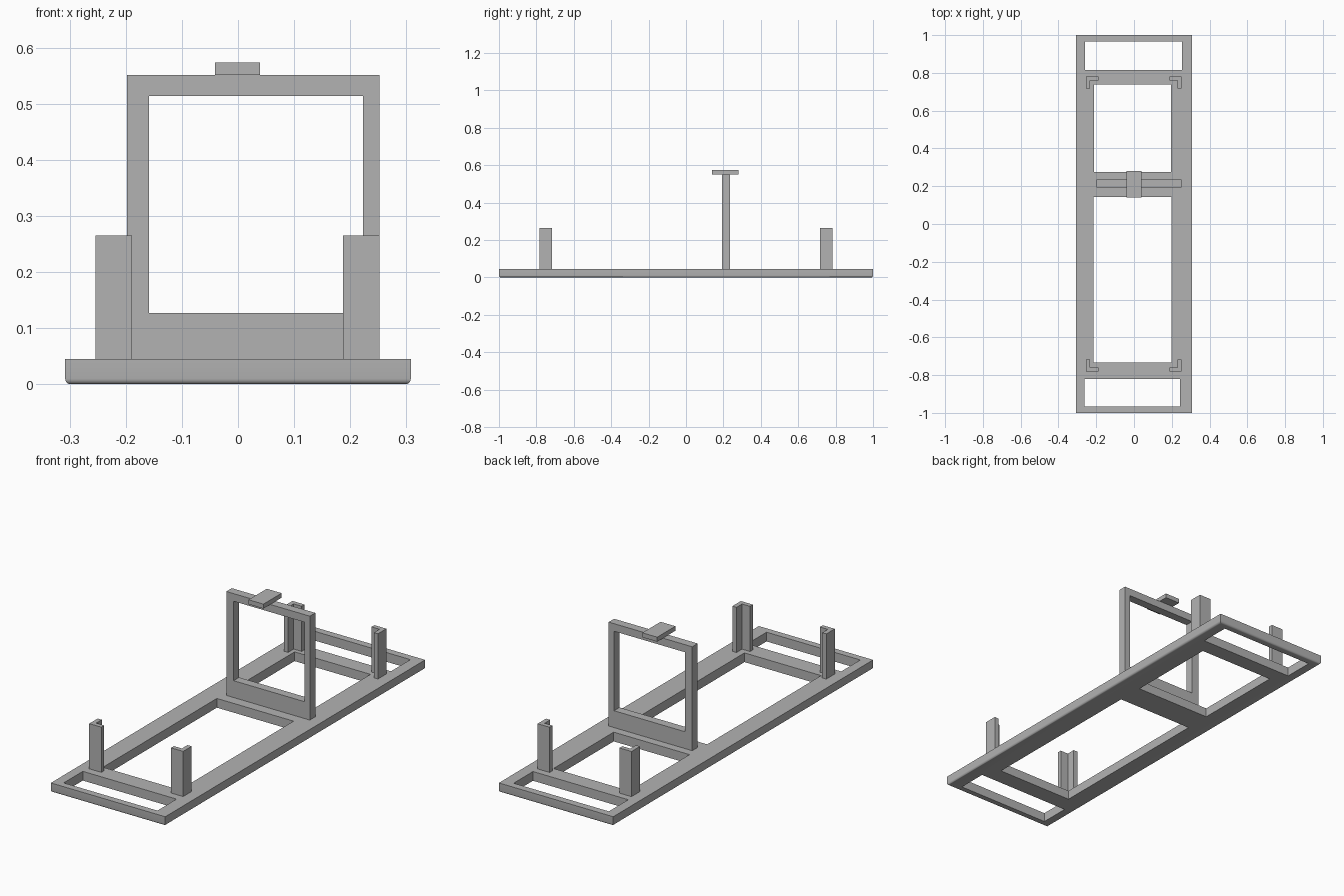
import bpy, bmesh

if "Cube" in bpy.data.objects:
    bpy.data.objects.remove(bpy.data.objects["Cube"])

grey = bpy.data.materials.new("light grey")
grey.diffuse_color = (0.45, 0.45, 0.45, 1)
grey.use_nodes = True
grey.node_tree.nodes["Principled BSDF"].inputs["Base Color"].default_value = grey.diffuse_color


def finish(name, bm):
    bmesh.ops.recalc_face_normals(bm, faces=bm.faces)
    mesh = bpy.data.meshes.new(name)
    bm.to_mesh(mesh)
    bm.free()
    mesh.materials.append(grey)
    obj = bpy.data.objects.new(name, mesh)
    bpy.context.collection.objects.link(obj)
    return obj


def box(name, x, y, z, round_bottom=0):
    """Box from (low, high) ranges, optionally with rounded bottom edges."""
    bm = bmesh.new()
    bmesh.ops.create_cube(bm, size=1)
    for v in bm.verts:
        v.co = [r[0] if c < 0 else r[1] for c, r in zip(v.co, (x, y, z))]
    if round_bottom:
        edges = [e for e in bm.edges if all(v.co.z == z[0] for v in e.verts)]
        bmesh.ops.bevel(bm, geom=edges, offset=round_bottom, segments=5,
                        profile=0.5, affect='EDGES')
    return finish(name, bm)


def cut(obj, x, y, z):
    """Cut a box-shaped opening through an object."""
    cutter = box("cutter", x, y, z)
    cutter.hide_render = True
    mod = obj.modifiers.new("opening", 'BOOLEAN')
    mod.operation, mod.solver, mod.object = 'DIFFERENCE', 'EXACT', cutter
    bpy.context.view_layer.objects.active = obj
    bpy.ops.object.modifier_apply(modifier=mod.name)
    bpy.data.objects.remove(cutter)


def prism(name, outline, z0, z1):
    """Extrude a flat outline upward."""
    bm = bmesh.new()
    face = bm.faces.new([bm.verts.new((x, y, z0)) for x, y in outline])
    top = bmesh.ops.extrude_face_region(bm, geom=[face])["geom"]
    for v in top:
        if isinstance(v, bmesh.types.BMVert):
            v.co.z = z1
    return finish(name, bm)


# Base plate with four openings
BASE_TOP = 0.045
base = box("base_plate", (-0.308, 0.308), (-1, 1), (0, BASE_TOP), 0.01)
for xr, yr in (((-0.262, 0.243), (-0.967, -0.82)),
               ((-0.214, 0.199), (-0.734, 0.143)),
               ((-0.212, 0.197), (0.275, 0.738)),
               ((-0.260, 0.253), (0.816, 0.965))):
    cut(base, xr, yr, (-0.1, 0.1))
bpy.ops.object.select_all(action='DESELECT')
base.select_set(True)
bpy.context.view_layer.objects.active = base
bpy.ops.object.shade_smooth_by_angle()

# Upright frame with its window
frame = box("upright_frame", (-0.198, 0.252), (0.193, 0.235), (BASE_TOP, 0.551))
cut(frame, (-0.159, 0.223), (0, 0.5), (0.127, 0.514))

# Small tab on top of the frame
box("top_tab", (-0.041, 0.039), (0.14, 0.28), (0.551, 0.573))

# Four L-shaped corner posts, open towards the middle
T, L = 0.022, 0.065
for side, sx, ox in (("left", 1, -0.254), ("right", -1, 0.252)):
    for end, sy, oy in (("front", 1, -0.782), ("back", -1, 0.782)):
        ell = ((0, 0), (L, 0), (L, T), (T, T), (T, L), (0, L))
        prism(f"{end}_{side}_post", [(ox + sx * a, oy + sy * b) for a, b in ell],
              BASE_TOP, 0.265)
